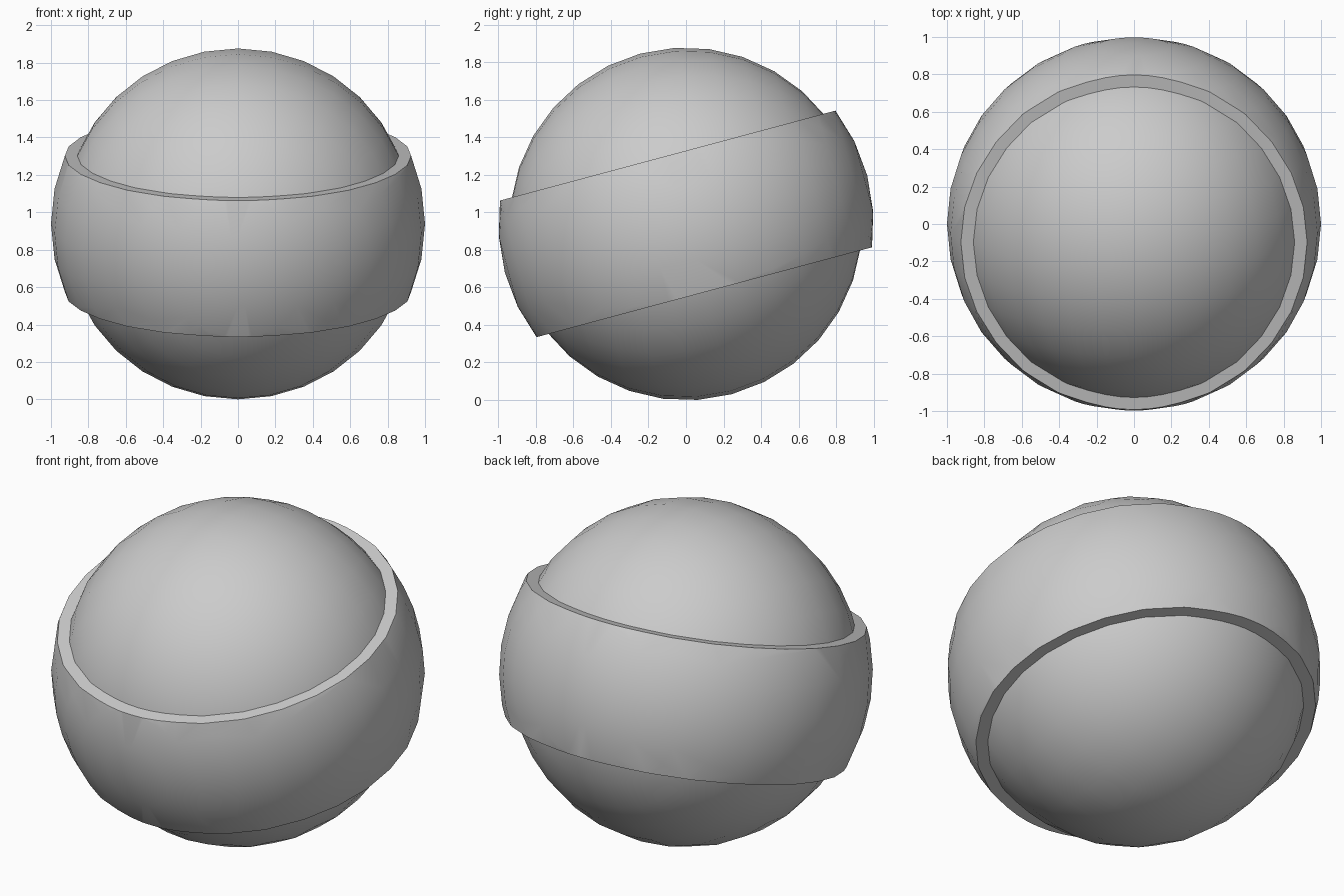
import bpy, bmesh, math
from mathutils import Matrix

if "Cube" in bpy.data.objects:
    bpy.data.objects.remove(bpy.data.objects["Cube"])

CENTRE_Z = 0.938
TILT = math.radians(15)
BAND_HALF = 0.377

grey = bpy.data.materials.new("plain grey")
grey.use_nodes = True
colour = (0.6, 0.6, 0.6, 1)
grey.diffuse_color = colour
grey.node_tree.nodes["Principled BSDF"].inputs["Base Color"].default_value = colour


def ball(name, radius, half_height=None):
    """Sphere with its poles front and back, optionally trimmed to a flat-ended band."""
    bm = bmesh.new()
    bmesh.ops.create_uvsphere(bm, u_segments=32, v_segments=16, radius=radius,
                              matrix=Matrix.Rotation(math.pi / 2, 4, "X"))
    if half_height:
        for side in (1, -1):
            geom = bm.verts[:] + bm.edges[:] + bm.faces[:]
            cut = bmesh.ops.bisect_plane(bm, geom=geom, plane_co=(0, 0, side * half_height),
                                         plane_no=(0, 0, side), clear_outer=True)
            rim = [e for e in cut["geom_cut"] if isinstance(e, bmesh.types.BMEdge)]
            bmesh.ops.edgeloop_fill(bm, edges=rim)
        bmesh.ops.recalc_face_normals(bm, faces=bm.faces[:])
    mesh = bpy.data.meshes.new(name)
    bm.to_mesh(mesh)
    bm.free()
    mesh.materials.append(grey)
    obj = bpy.data.objects.new(name, mesh)
    bpy.context.collection.objects.link(obj)
    obj.location.z = CENTRE_Z
    obj.rotation_euler.x = TILT
    bpy.ops.object.select_all(action="DESELECT")
    obj.select_set(True)
    bpy.context.view_layer.objects.active = obj
    bpy.ops.object.shade_smooth_by_angle(angle=math.radians(30))
    return obj


# Inner ball and the raised tilted band around its middle
ball("inner_ball", 0.94)
ball("outer_band", 1.0, BAND_HALF)
